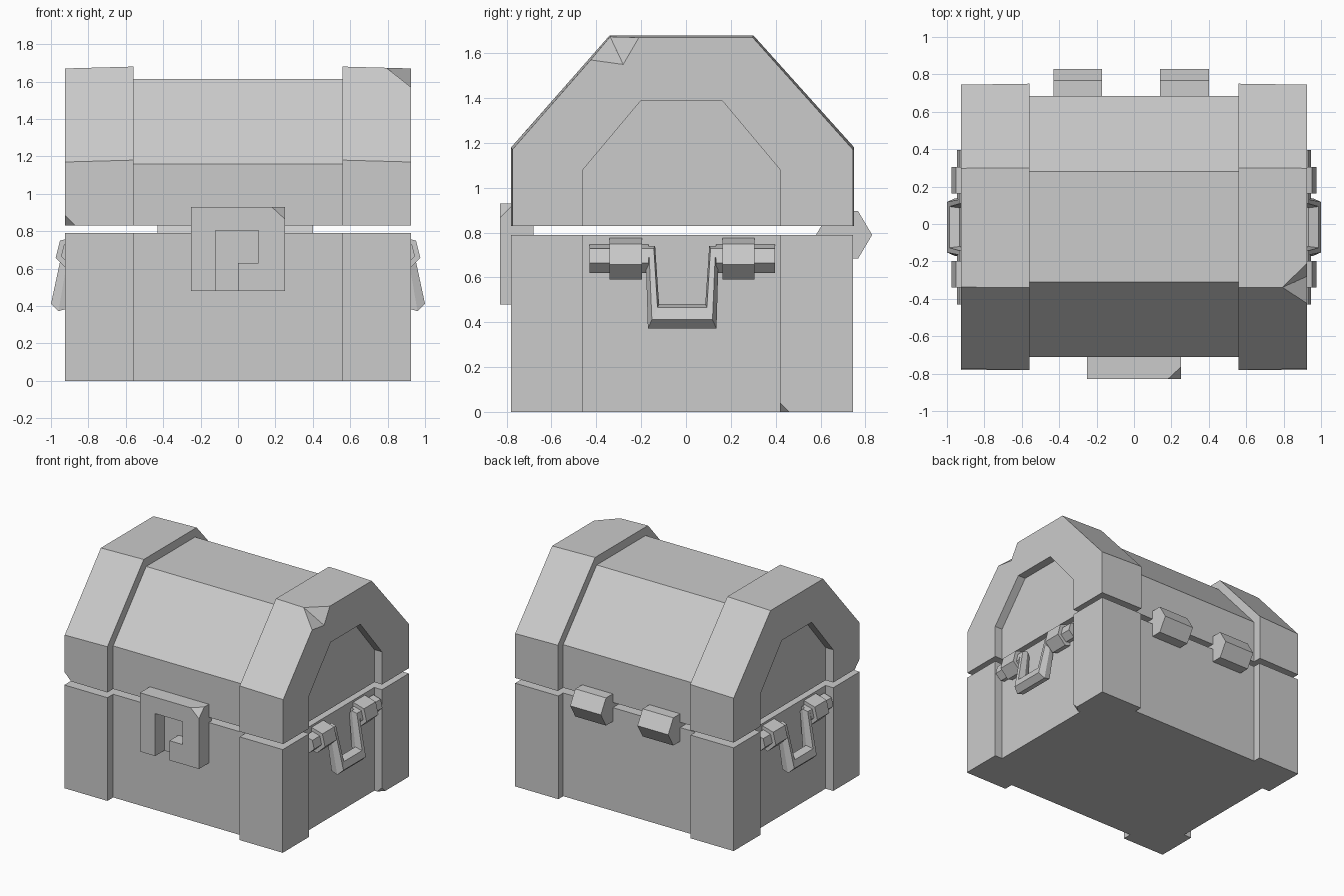
import bpy, bmesh, math
from mathutils import Vector

if "Cube" in bpy.data.objects:
    bpy.data.objects.remove(bpy.data.objects["Cube"])


def loft(name, rings):
    """Closed solid through rings of 3D points, capped at both ends."""
    bm = bmesh.new()
    loops = [[bm.verts.new(p) for p in ring] for ring in rings]
    n = len(loops[0])
    for a, b in zip(loops, loops[1:]):
        for i in range(n):
            j = (i + 1) % n
            bm.faces.new((a[i], a[j], b[j], b[i]))
    bm.faces.new(loops[0])
    bm.faces.new(loops[-1])
    bmesh.ops.recalc_face_normals(bm, faces=bm.faces)
    mesh = bpy.data.meshes.new(name)
    bm.to_mesh(mesh)
    bm.free()
    obj = bpy.data.objects.new(name, mesh)
    bpy.context.collection.objects.link(obj)
    return obj


def prism_x(name, profile, x0, x1):
    return loft(name, [[(x, y, z) for y, z in profile] for x in (x0, x1)])


def prism_y(name, profile, y0, y1):
    return loft(name, [[(x, y, z) for x, z in profile] for y in (y0, y1)])


def rect(a0, a1, b0, b1):
    return [(a0, b0), (a1, b0), (a1, b1), (a0, b1)]


def chip(obj, corner, points):
    """Knock a chip off a corner, leaving facets through the given points."""
    c = Vector(corner)
    mean = sum((Vector(p) for p in points), Vector()) / len(points)
    bm = bmesh.new()
    for p in list(points) + [c + (c - mean)]:
        bm.verts.new(p)
    bmesh.ops.convex_hull(bm, input=bm.verts)
    bmesh.ops.recalc_face_normals(bm, faces=bm.faces)
    mesh = bpy.data.meshes.new("chip_cutter")
    bm.to_mesh(mesh)
    bm.free()
    cutter = bpy.data.objects.new("chip_cutter", mesh)
    cutter.hide_render = True
    bpy.context.collection.objects.link(cutter)
    mod = obj.modifiers.new("chip", 'BOOLEAN')
    mod.operation = 'DIFFERENCE'
    mod.solver = 'EXACT'
    mod.object = cutter
    bpy.context.view_layer.objects.active = obj
    bpy.ops.object.modifier_apply(modifier="chip")
    bpy.data.objects.remove(cutter)


# Main body and lid, set back from the corner straps
prism_x("base_body", rect(-.71, .685, 0, .79), -.86, .86)
prism_x("lid_body", [(-.71, .83), (-.71, 1.16), (-.31, 1.615),
                     (.28, 1.615), (.685, 1.16), (.685, .83)], -.86, .86)

# Lid end arches and base corner posts
outer = [(-.78, .83), (-.78, 1.18), (-.34, 1.68), (.30, 1.68), (.75, 1.18), (.75, .83)]
outer_end = [(y * .993, z - (.01 if z > 1 else 0)) for y, z in outer]
inner = [(.42, .83), (.42, 1.08), (.16, 1.39), (-.20, 1.39), (-.46, 1.08), (-.46, .83)]
arches, posts = {}, {}
for side, s in (("left", -1), ("right", 1)):
    arches[side] = loft("lid_arch_" + side, [
        [(s * .56, y, z) for y, z in outer + inner],
        [(s * .925, y, z) for y, z in outer_end + inner]])
    for end, y0, y1 in (("front", -.78, -.46), ("back", .42, .745)):
        posts[side + end] = prism_x(f"corner_post_{side}_{end}",
                                    rect(y0, y1, 0, .79), s * .56, s * .925)

# Lock plate with a stepped slot and a backing
lock = prism_y("lock_plate", [(-.25, .48), (-.12, .48), (-.12, .805), (.11, .805),
                              (.11, .63), (0, .63), (0, .48), (.25, .48),
                              (.25, .93), (-.25, .93)], -.83, -.72)
prism_y("lock_backing", rect(-.25, .25, .48, .93), -.72, -.68)

# Hinges
hexagon = [(math.cos(math.radians(a)), math.sin(math.radians(a))) for a in range(0, 360, 60)]
for side, x0, x1 in (("left", -.43, -.17), ("right", .14, .40)):
    prism_x("hinge_" + side, [(.705 + .125 * c, .79 + .122 * k) for c, k in hexagon], x0, x1)

# Side handles: hexagonal pegs, collars and a hanging grip
turned = [(math.cos(math.radians(a)), math.sin(math.radians(a))) for a in range(-16, 344, 60)]


def hex_ring(s, y, x, z, r, lean=0):
    return [(s * (x + r * c), y + lean * r * k, z + r * k) for c, k in turned]


MID = -.017
half = [(-.22, .90, .70, .042, 0), (-.158, .90, .70, .042, .5), (-.145, .946, .427, .056, .46)]
path = half + [(2 * MID - y, x, z, r, -lean) for y, x, z, r, lean in reversed(half)]
for side, s in (("left", -1), ("right", 1)):
    for end, m in (("front", -1), ("back", 1)):
        for part, r, d0, d1 in (("peg", .065, .15, .413), ("collar", .095, .18, .323)):
            loft(f"handle_{part}_{side}_{end}",
                 [hex_ring(s, MID + m * d, .884, .683, r) for d in (d0, d1)])
    loft("handle_grip_" + side, [hex_ring(s, *p) for p in path])

# Chipped corners
chip(arches["right"], (.925, -.34, 1.67),
     [(.79, -.34, 1.677), (.925, -.21, 1.67), (.925, -.425, 1.57), (.925, -.28, 1.55)])
chip(arches["left"], (-.925, -.775, .83),
     [(-.87, -.776, .83), (-.925, -.72, .83), (-.925, -.775, .885)])
chip(posts["rightback"], (.925, .42, 0),
     [(.885, .42, 0), (.925, .46, 0), (.925, .42, .04)])
chip(lock, (.25, -.83, .93),
     [(.18, -.83, .93), (.25, -.765, .93), (.25, -.83, .865)])
